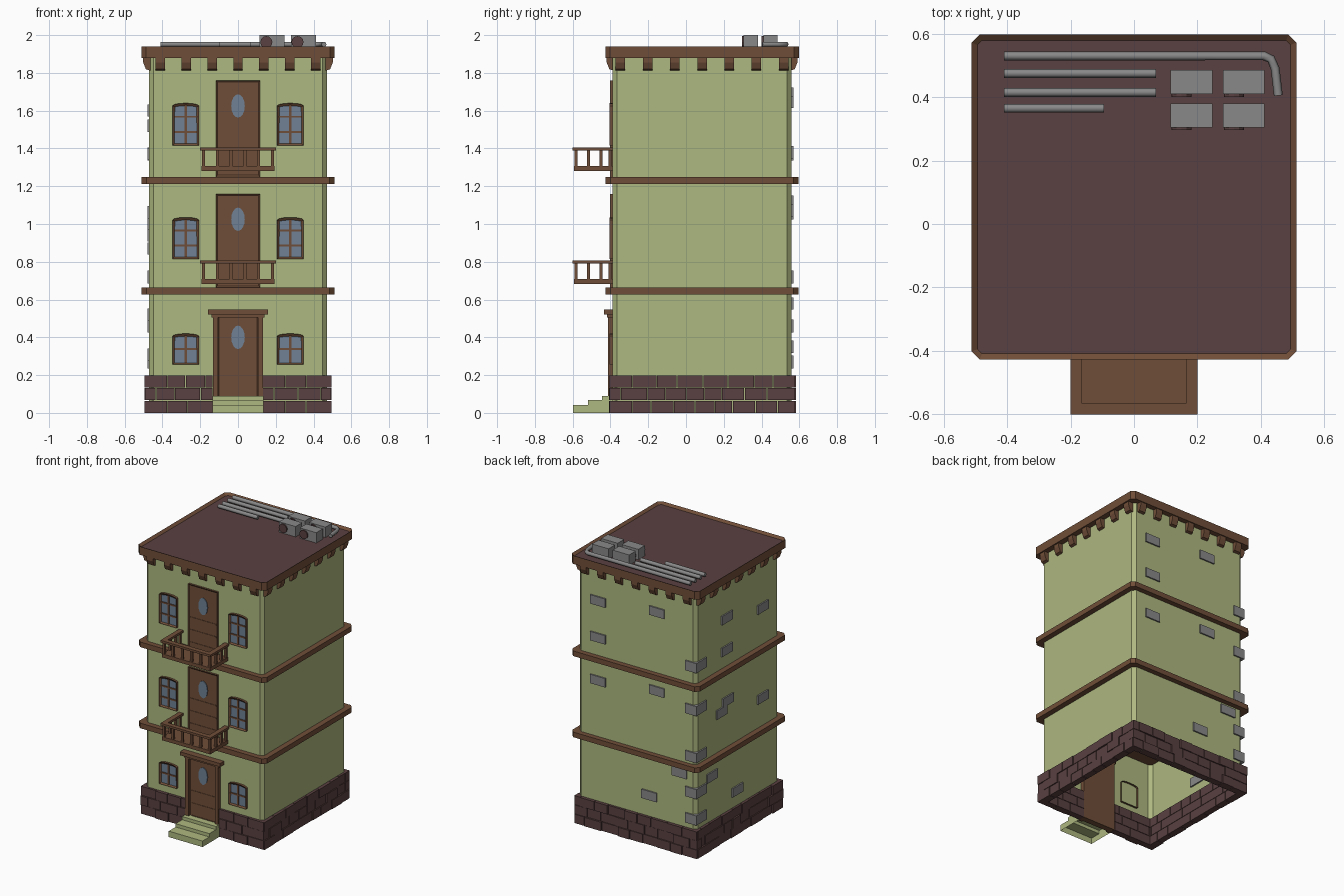
import bpy, bmesh, math, random
from mathutils import Vector

random.seed(4)
if "Cube" in bpy.data.objects:
    bpy.data.objects.remove(bpy.data.objects["Cube"], do_unlink=True)


def material(name, r, g, b):
    m = bpy.data.materials.new(name)
    m.use_nodes = True
    m.diffuse_color = (r, g, b, 1)
    m.node_tree.nodes["Principled BSDF"].inputs["Base Color"].default_value = (r, g, b, 1)
    return m


GREEN = material("pale green plaster", 0.42, 0.48, 0.215)
BROWN = material("brown wood", 0.162, 0.076, 0.04)
MAROON = material("dark maroon stone", 0.102, 0.052, 0.053)
GREY = material("grey metal and brick", 0.25, 0.25, 0.25)
GLASS = material("blue grey glass", 0.16, 0.22, 0.3)

CY = 0.085             # middle of the building in depth
HX, HY = 0.47, 0.473   # half sizes of the walls
FRONT = CY - HY


def finish(name, bm, *mats):
    me = bpy.data.meshes.new(name)
    bm.to_mesh(me)
    bm.free()
    for m in mats:
        me.materials.append(m)
    ob = bpy.data.objects.new(name, me)
    bpy.context.collection.objects.link(ob)
    return ob


def extrude(bm, pts, vec):
    """Solid from a planar outline; returns (start cap, end cap)."""
    vec = Vector(vec)
    a = [bm.verts.new(p) for p in pts]
    b = [bm.verts.new(Vector(p) + vec) for p in pts]
    n = len(a)
    faces = [bm.faces.new((a[i], a[(i + 1) % n], b[(i + 1) % n], b[i])) for i in range(n)]
    caps = bm.faces.new(a[::-1]), bm.faces.new(b)
    bmesh.ops.recalc_face_normals(bm, faces=faces + list(caps))
    return caps


def box(bm, x0, x1, y0, y1, z0, z1):
    return extrude(bm, [(x0, y0, z0), (x1, y0, z0), (x1, y1, z0), (x0, y1, z0)], (0, 0, z1 - z0))


def recess(bm, face, thickness, depth, index):
    """Inset a face, sink it and give it another material."""
    bmesh.ops.inset_region(bm, faces=[face], thickness=thickness)
    bmesh.ops.translate(bm, verts=face.verts, vec=-face.normal * depth)
    face.material_index = index


def plan(hx, hy, c, z):
    """Rectangle with cut corners around the building axis."""
    out = []
    for sx, sy in ((1, 1), (-1, 1), (-1, -1), (1, -1)):
        p = [(sx * hx, CY + sy * (hy - c), z), (sx * (hx - c), CY + sy * hy, z)]
        out += p if sx == sy else p[::-1]
    return out


# Walls: open at the bottom
bm = bmesh.new()
bottom, top = extrude(bm, plan(HX, HY, 0.022, 0), (0, 0, 1.9))
bmesh.ops.delete(bm, geom=[bottom], context='FACES_ONLY')
finish("walls", bm, GREEN)

# Floor ledges
for name, z in (("lower_ledge", 0.627), ("upper_ledge", 1.213)):
    bm = bmesh.new()
    extrude(bm, plan(0.51, 0.51, 0.025, z), (0, 0, 0.037))
    finish(name, bm, BROWN)

# Cornice with sunken roof
bm = bmesh.new()
_, top = extrude(bm, plan(0.512, 0.512, 0.025, 1.88), (0, 0, 0.06))
bm.normal_update()
recess(bm, top, 0.02, 0.015, 1)
finish("cornice_and_roof", bm, BROWN, MAROON)

# Corbels under the cornice on all four sides
bm = bmesh.new()
profile = [(-0.01, 1.885), (0.032, 1.885), (0.032, 1.855), (0.018, 1.82), (-0.01, 1.81)]
for i in range(-3, 4):
    for s in (-1, 1):
        u = i * 0.137
        extrude(bm, [(u - 0.025, CY + s * (HY + d), z) for d, z in profile], (0.05, 0, 0))
        u = CY + i * 0.144
        extrude(bm, [(s * (HX + d), u - 0.025, z) for d, z in profile], (0, 0.05, 0))
finish("corbels", bm, BROWN)

# Foundation bricks in three running courses
bm = bmesh.new()


def course(start, end, row, place):
    u = start
    length = 0.06 if row % 2 else 0.12
    while u < end - 0.01:
        stop = min(u + length, end)
        if end - stop < 0.04:
            stop = end
        out = 0.016 + random.choice((0, 0.004, 0.008))
        place(u, stop - 0.004, out, row * 0.067, row * 0.067 + 0.064)
        u = stop
        length = random.uniform(0.09, 0.14)


for row in range(3):
    for s in (-1, 1):
        def along_x(a, b, out, z0, z1):
            y0, y1 = sorted((CY + s * (HY - 0.03), CY + s * (HY + out)))
            box(bm, a, b, y0, y1, z0, z1)

        def along_y(a, b, out, z0, z1):
            x0, x1 = sorted((s * (HX - 0.03), s * (HX + out)))
            box(bm, x0, x1, a, b, z0, z1)

        spans = ((-0.492, -0.13), (0.132, 0.492)) if s < 0 else ((-0.492, 0.492),)
        for a, b in spans:
            course(a, b, row, along_x)
        course(FRONT - 0.015, CY + HY + 0.015, row + 1 - 1, along_y)
finish("foundation_bricks", bm, MAROON)

# Exposed bricks on the back, the right side and their shared corner
bm = bmesh.new()
back = CY + HY
for x, z in ((0.31, 1.645), (-0.16, 1.69), (0.31, 1.38), (0.31, 1.07),
             (-0.16, 1.12), (-0.34, 0.58), (-0.1, 0.35)):
    box(bm, x - 0.06, x + 0.06, back - 0.01, back + 0.01, z - 0.032, z + 0.032)
for y, z in ((-0.2, 1.52), (0.21, 1.6), (0.21, 1.37), (-0.2, 0.87),
             (0.2, 1.0), (0.27, 0.94), (0.09, 0.31), (0.38, 0.52)):
    box(bm, -HX - 0.01, -HX + 0.01, y - 0.06, y + 0.06, z - 0.032, z + 0.032)
for z in (1.37, 1.06, 0.72, 0.46, 0.27):
    box(bm, -HX - 0.01, -HX + 0.08, back - 0.11, back + 0.01, z - 0.035, z + 0.035)
finish("exposed_bricks", bm, GREY)


# Windows: arched frame, sunken glass, glazing bars
def window(name, x, z0, z1, bars):
    bm = bmesh.new()
    w = 0.07
    arch = [(w * math.cos(a), 0.014 * math.sin(a)) for a in (i * math.pi / 6 for i in range(7))]
    pts = [(x - w, FRONT + 0.015, z0), (x + w, FRONT + 0.015, z0)]
    pts += [(x + u, FRONT + 0.015, z1 - 0.014 + v) for u, v in arch]
    inner, outer = extrude(bm, pts, (0, -0.031, 0))
    bm.normal_update()
    recess(bm, outer, 0.014, 0.01, 1)
    bmesh.ops.delete(bm, geom=[inner], context='FACES_ONLY')
    box(bm, x - 0.006, x + 0.006, FRONT - 0.013, FRONT - 0.004, z0 + 0.01, z1 - 0.01)
    for f in bars:
        z = z0 + (z1 - z0) * f
        box(bm, x - 0.06, x + 0.06, FRONT - 0.012, FRONT - 0.004, z - 0.005, z + 0.005)
    finish(name, bm, BROWN, GLASS)


for side, x in (("left", 0.277), ("right", -0.277)):
    window("ground_window_" + side, x, 0.255, 0.42, (0.5,))
    window("middle_window_" + side, x, 0.815, 1.035, (0.32, 0.68))
    window("top_window_" + side, x, 1.415, 1.64, (0.32, 0.68))


# Doors with sunken panel, thin rails and an oval light
def door(name, w, z0, z1, oval_z):
    bm = bmesh.new()
    _, face = extrude(bm, [(-w, FRONT + 0.03, z0), (w, FRONT + 0.03, z0),
                           (w, FRONT + 0.03, z1), (-w, FRONT + 0.03, z1)], (0, -0.044, 0))
    bm.normal_update()
    recess(bm, face, 0.012, 0.006, 0)
    for i in range(1, 4):
        z = z0 + 0.09 * i
        box(bm, -w + 0.012, w - 0.012, FRONT - 0.011, FRONT - 0.007, z - 0.004, z + 0.004)
    finish(name, bm, BROWN)
    bm = bmesh.new()
    ring = [(i * math.tau / 16) for i in range(16)]
    extrude(bm, [(0.036 * math.cos(a), FRONT - 0.005, oval_z + 0.062 * math.sin(a)) for a in ring],
            (0, -0.008, 0))
    finish(name + "_oval_glass", bm, GLASS)


door("ground_door", 0.11, 0.0, 0.525, 0.4)
door("middle_door", 0.117, 0.664, 1.16, 1.025)
door("top_door", 0.117, 1.25, 1.76, 1.625)

# Entrance surround and lintel
bm = bmesh.new()
for s in (-1, 1):
    x0, x1 = sorted((s * 0.105, s * 0.132))
    box(bm, x0, x1, FRONT - 0.026, FRONT + 0.03, 0, 0.525)
box(bm, -0.14, 0.14, FRONT - 0.03, FRONT + 0.03, 0.505, 0.525)
box(bm, -0.16, 0.16, FRONT - 0.046, FRONT + 0.01, 0.522, 0.547)
finish("entrance_surround", bm, BROWN)

# Entrance steps, hollow underneath
bm = bmesh.new()
stairs = [(-0.38, 0), (-0.38, 0.09), (-0.445, 0.09), (-0.445, 0.067),
          (-0.52, 0.067), (-0.52, 0.043), (-0.598, 0.043), (-0.598, 0)]
extrude(bm, [(-0.135, y, z) for y, z in stairs], (0.27, 0, 0))
bm.normal_update()
bmesh.ops.delete(bm, geom=[f for f in bm.faces if f.normal.z < -0.9], context='FACES_ONLY')
finish("entrance_steps", bm, GREEN)


# Balconies: floor, balusters and hand rail
def balcony(name, z):
    bm = bmesh.new()
    box(bm, -0.192, 0.192, -0.592, FRONT, z, z + 0.026)
    box(bm, -0.2, 0.2, -0.6, -0.565, z + 0.108, z + 0.124)
    for s in (-1, 1):
        x0, x1 = sorted((s * 0.165, s * 0.2))
        box(bm, x0, x1, -0.565, FRONT, z + 0.108, z + 0.124)
        for y in (-0.515, -0.45, -0.402):
            box(bm, s * 0.182 - 0.008, s * 0.182 + 0.008, y - 0.008, y + 0.008, z + 0.02, z + 0.11)
    for i in range(6):
        x = -0.182 + i * 0.0728
        box(bm, x - 0.008, x + 0.008, -0.59, -0.574, z + 0.02, z + 0.11)
    finish(name, bm, BROWN)


balcony("middle_balcony", 0.682)
balcony("top_balcony", 1.281)


# Roof pipes
def pipe(name, pts):
    cu = bpy.data.curves.new(name, 'CURVE')
    cu.dimensions = '3D'
    cu.bevel_depth = 0.014
    cu.bevel_resolution = 1
    cu.use_fill_caps = True
    sp = cu.splines.new('POLY')
    sp.points.add(len(pts) - 1)
    for p, (x, y) in zip(sp.points, pts):
        p.co = (x, y, 1.951, 1)
    cu.materials.append(GREY)
    bpy.context.collection.objects.link(bpy.data.objects.new(name, cu))


pipe("bent_pipe", [(-0.41, 0.53), (0.41, 0.53), (0.432, 0.52), (0.445, 0.49), (0.455, 0.405)])
for i, (y, end) in enumerate(((0.475, 0.07), (0.415, 0.07), (0.365, -0.095))):
    pipe("straight_pipe_%d" % (i + 1), [(-0.41, y), (end, y)])

# Roof cooling units with round fans
for i, x in enumerate((0.115, 0.28)):
    for j, y in enumerate((0.305, 0.41)):
        tag = "_%d" % (i * 2 + j + 1)
        bm = bmesh.new()
        box(bm, x, x + 0.132, y, y + 0.075, 1.92, 2.0)
        finish("cooling_unit" + tag, bm, GREY)
        bm = bmesh.new()
        ring = [k * math.tau / 12 for k in range(12)]
        extrude(bm, [(x + 0.035 + 0.032 * math.cos(a), y + 0.005, 1.963 + 0.032 * math.sin(a))
                     for a in ring], (0, -0.014, 0))
        finish("cooling_fan" + tag, bm, MAROON)
